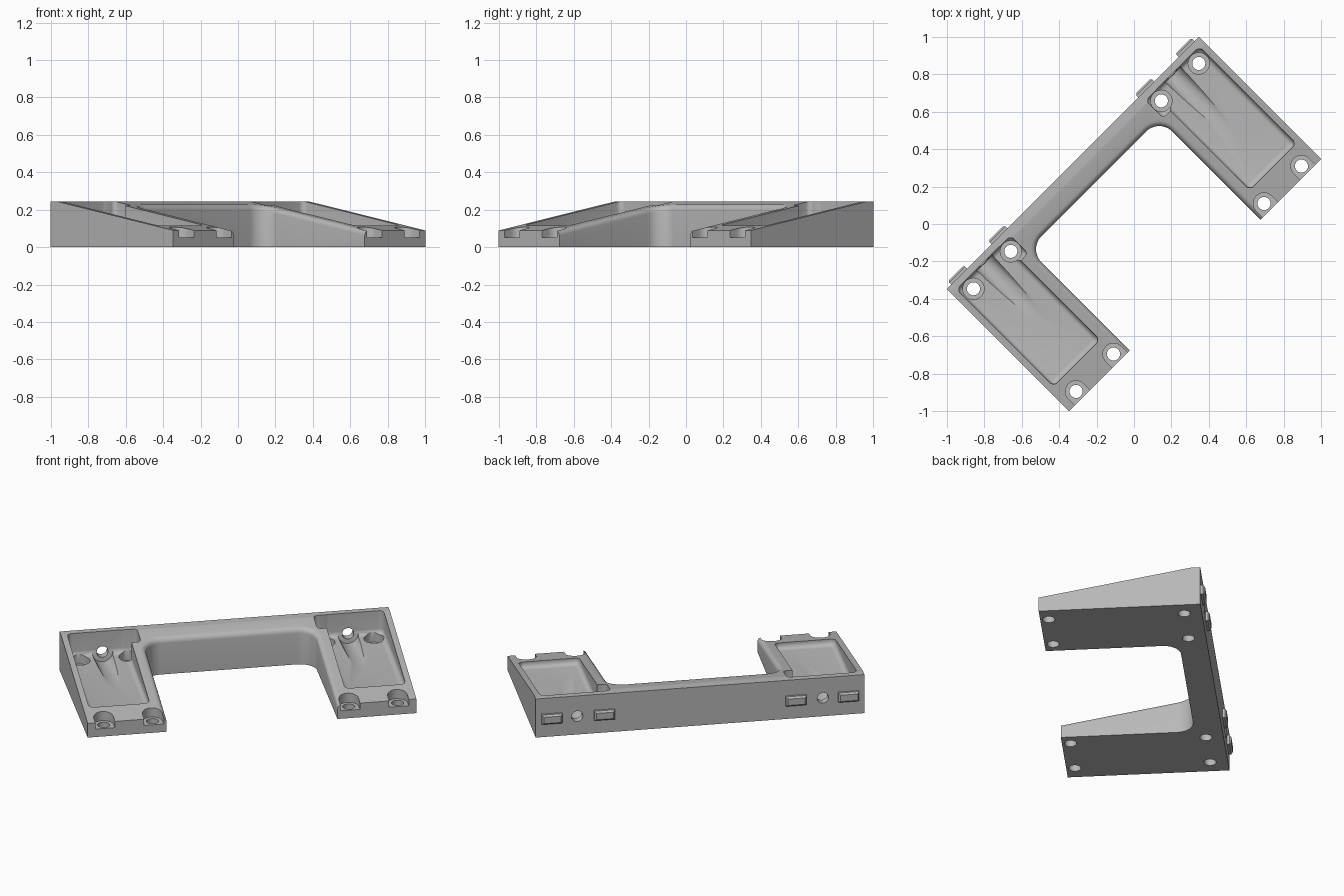
import bpy, bmesh
from math import pi, cos, sin, radians
from mathutils import Matrix, Vector

if "Cube" in bpy.data.objects:
    bpy.data.objects.remove(bpy.data.objects["Cube"])

HALF_LEN, HALF_DEP, TOP, SLOPE = 0.953, 0.463, 0.243, 0.176
LEG_IN, BEAM_IN, FILLET = 0.495, 0.304, 0.1

grey = bpy.data.materials.new("satin_grey")
grey.use_nodes = True
COLOUR = (0.48, 0.48, 0.48, 1)
grey.diffuse_color = COLOUR
grey.node_tree.nodes["Principled BSDF"].inputs["Base Color"].default_value = COLOUR


def arc(cx, cy, r, a0, a1, n=12):
    return [(cx + r * cos(radians(a0 + (a1 - a0) * i / n)),
             cy + r * sin(radians(a0 + (a1 - a0) * i / n))) for i in range(n + 1)]


def prism(outline, z0, z1):
    bm = bmesh.new()
    face = bm.faces.new([bm.verts.new((x, y, z0)) for x, y in outline])
    ext = bmesh.ops.extrude_face_region(bm, geom=[face])
    for v in ext["geom"]:
        if isinstance(v, bmesh.types.BMVert):
            v.co.z = z1
    bmesh.ops.recalc_face_normals(bm, faces=bm.faces)
    return bm


def to_object(bm, name):
    bmesh.ops.recalc_face_normals(bm, faces=bm.faces)
    mesh = bpy.data.meshes.new(name)
    bm.to_mesh(mesh)
    bm.free()
    obj = bpy.data.objects.new(name, mesh)
    bpy.context.collection.objects.link(obj)
    mesh.materials.append(grey)
    return obj


def cut(body, bm):
    cutter = to_object(bm, "cutter")
    cutter.hide_render = True
    mod = body.modifiers.new("cut", 'BOOLEAN')
    mod.operation, mod.solver, mod.object = 'DIFFERENCE', 'EXACT', cutter
    bpy.context.view_layer.objects.active = body
    bpy.ops.object.modifier_apply(modifier=mod.name)
    bpy.data.objects.remove(cutter)


def rect(x0, x1, y0, y1):
    return [(x0, y0), (x1, y0), (x1, y1), (x0, y1)]


def pocket(x0, x1, y0, y1, drop, radius):
    # Rounded cutter whose floor falls gently towards the leg end
    bm = prism(rect(x0, x1, y0, y1), 0, 0.5)
    for v in bm.verts:
        if v.co.z < 0.1:
            v.co.z = 0.1 - 0.03 * (0.424 - v.co.y) - drop
    edges = [e for e in bm.edges if min(v.co.z for v in e.verts) < 0.2]
    bmesh.ops.bevel(bm, geom=edges, offset=radius, segments=5, profile=0.5, affect='EDGES')
    return bm


def round_bar(x, y, z, radius, length, tilt=0.0):
    # Cylinder running from the back towards the leg end
    bm = prism(arc(0, 0, radius, 0, 360, 32)[:-1], 0, length)
    bm.transform(Matrix.Translation((x, y, z)) @ Matrix.Rotation(pi / 2 - tilt, 4, 'X'))
    return bm


def finish(obj, angle=30):
    obj.data.transform(Matrix.Rotation(pi / 4, 4, 'Z'))
    bpy.ops.object.select_all(action='DESELECT')
    obj.select_set(True)
    bpy.context.view_layer.objects.active = obj
    bpy.ops.object.shade_smooth_by_angle(angle=radians(angle))


# Bracket body: U-shaped plan, sloped top, rounded inner rim
cx, cy = LEG_IN - FILLET, BEAM_IN - FILLET
outline = [(HALF_LEN, HALF_DEP), (-HALF_LEN, HALF_DEP), (-HALF_LEN, -HALF_DEP), (-LEG_IN, -HALF_DEP)]
outline += arc(-cx, cy, FILLET, 180, 90) + arc(cx, cy, FILLET, 90, 0)
outline += [(LEG_IN, -HALF_DEP), (HALF_LEN, -HALF_DEP)]
bm = prism(outline, 0, TOP)
res = bmesh.ops.bisect_plane(bm, geom=bm.verts[:] + bm.edges[:] + bm.faces[:],
                             plane_co=Vector((0, 0.41, TOP)), plane_no=Vector((0, -SLOPE, 1)),
                             clear_outer=True)
rim = [e for e in res["geom_cut"] if isinstance(e, bmesh.types.BMEdge)]
bmesh.ops.holes_fill(bm, edges=[e for e in bm.edges if e.is_boundary], sides=0)
inner = []
for e in rim:
    mid = (e.verts[0].co + e.verts[1].co) / 2
    if abs(mid.x) < LEG_IN + 0.01 and mid.y < BEAM_IN + 0.01:
        inner.append(e)
bmesh.ops.bevel(bm, geom=inner, offset=0.028, segments=5, profile=0.5, affect='EDGES')
body = to_object(bm, "bracket_body")

for side in (1, -1):
    def span(a, b):
        return min(side * a, side * b), max(side * a, side * b)

    # Leg pocket, widened beside the beam
    cut(body, pocket(*span(0.566, 0.918), -0.31, 0.424, 0, 0.03))
    cut(body, pocket(*span(0.511, 0.66), 0.29, 0.422, -0.002, 0.025))
    # Tool groove and the screw hole through the back wall
    cut(body, round_bar(side * 0.712, 0.42, 0.115, 0.06, 0.5, 0.07))
    cut(body, round_bar(side * 0.712, 0.6, 0.115, 0.033, 0.25))
    for u in (0.569, 0.852):
        x = side * u
        # Counterbores: round at the back, open slots at the leg end
        cut(body, prism(arc(x, 0.362, 0.057, 0, 360, 32)[:-1], 0.05, 0.5))
        slot = arc(x, -0.414, 0.057, 0, 180, 16) + [(x - 0.057, -0.6), (x + 0.057, -0.6)]
        cut(body, prism(slot, 0.05, 0.5))
        # Screw holes through the base
        for y in (0.362, -0.414):
            cut(body, prism(arc(x, y, 0.035, 0, 360, 24)[:-1], -0.1, 0.2))
finish(body)

# Locating tabs on the back face
for side, label in ((1, "left"), (-1, "right")):
    for u, place in ((0.555, "inner"), (0.86, "outer")):
        x = side * u
        bm = prism(rect(x - 0.06, x + 0.06, 0.45, 0.487), 0.085, 0.145)
        edges = [e for e in bm.edges if all(v.co.y > 0.48 for v in e.verts)]
        bmesh.ops.bevel(bm, geom=edges, offset=0.01, segments=1, affect='EDGES')
        finish(to_object(bm, f"{label}_{place}_tab"))
